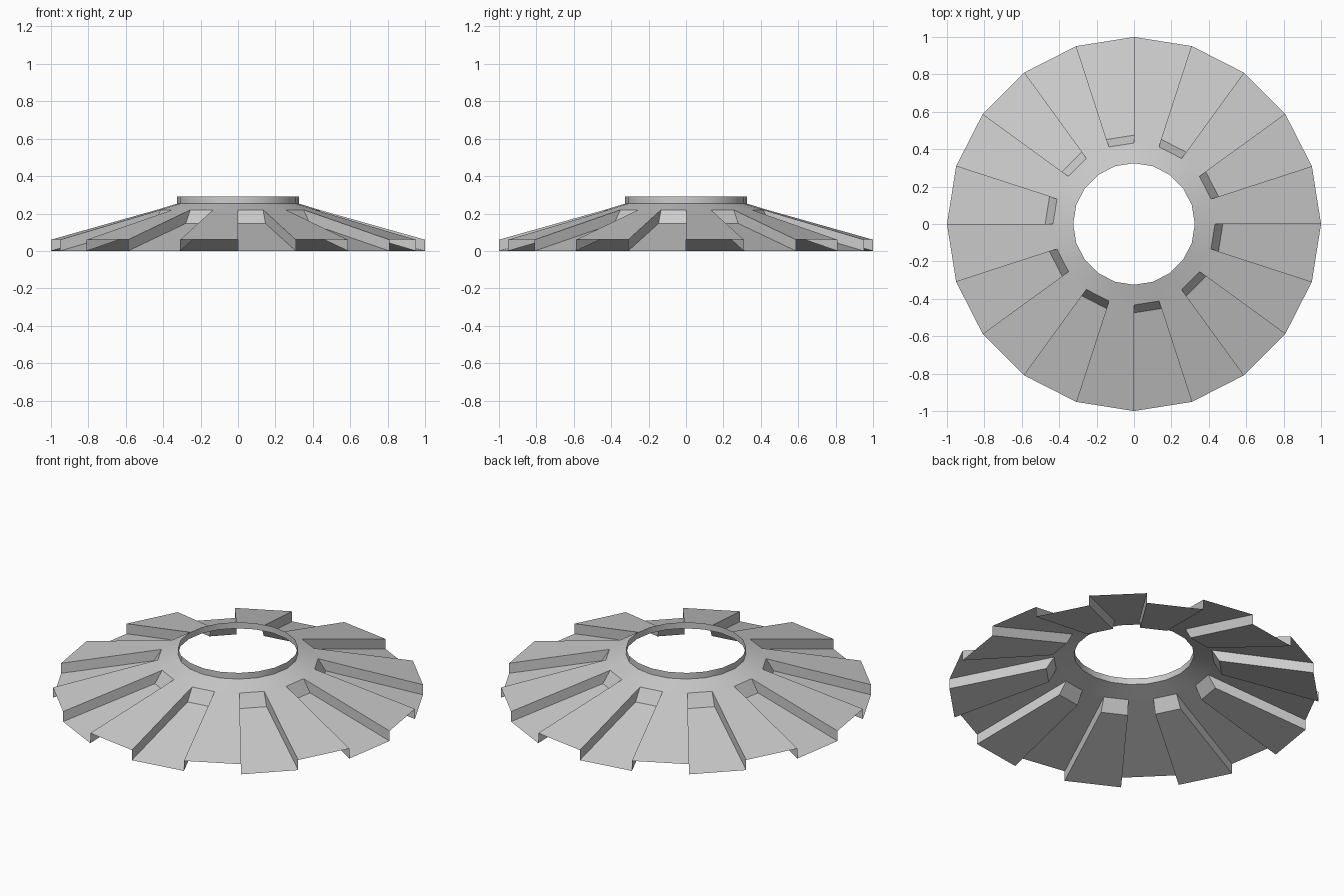
import bpy, bmesh, math

if "Cube" in bpy.data.objects:
    bpy.data.objects.remove(bpy.data.objects["Cube"])

SIDES = 20
COLLAR = [(0.325, 0.29), (0.325, 0.253), (0.433, 0.22)]   # collar and upper cone
HIGH = [(0.433, 0.22), (1.0, 0.06)]                       # raised rib
LOW = [(0.433, 0.22), (0.475, 0.147), (1.0, 0.0)]         # sunken channel
WALL = [LOW[0], LOW[1], LOW[2], HIGH[1]]                  # rib side wall

bm = bmesh.new()


def ring_pt(p, i):
    a = 2 * math.pi * i / SIDES
    return bm.verts.new((p[0] * math.cos(a), p[0] * math.sin(a), p[1]))


def sector(profile, i, smooth=False):
    for p, q in zip(profile, profile[1:]):
        f = bm.faces.new([ring_pt(p, i), ring_pt(q, i),
                          ring_pt(q, i + 1), ring_pt(p, i + 1)])
        f.smooth = smooth


for i in range(SIDES):
    sector(COLLAR, i, True)
    # channels alternate with raised ribs
    low = i % 2 == 1
    sector(LOW if low else HIGH, i)
    # walls face into the channel
    pts = [ring_pt(p, i) for p in WALL]
    bm.faces.new(pts if not low else pts[::-1])

bmesh.ops.remove_doubles(bm, verts=bm.verts, dist=1e-4)
bmesh.ops.recalc_face_normals(bm, faces=bm.faces)
# keep the outer surface facing up
if sum(f.normal.z * f.calc_area() for f in bm.faces) < 0:
    bmesh.ops.reverse_faces(bm, faces=bm.faces)
# sharp creases between collar, cone and ribs
for e in bm.edges:
    if len(e.link_faces) == 2 and e.calc_face_angle(0) > math.radians(30):
        e.smooth = False

mesh = bpy.data.meshes.new("ribbed_disc")
bm.to_mesh(mesh)
bm.free()
disc = bpy.data.objects.new("ribbed_disc", mesh)
bpy.context.collection.objects.link(disc)
